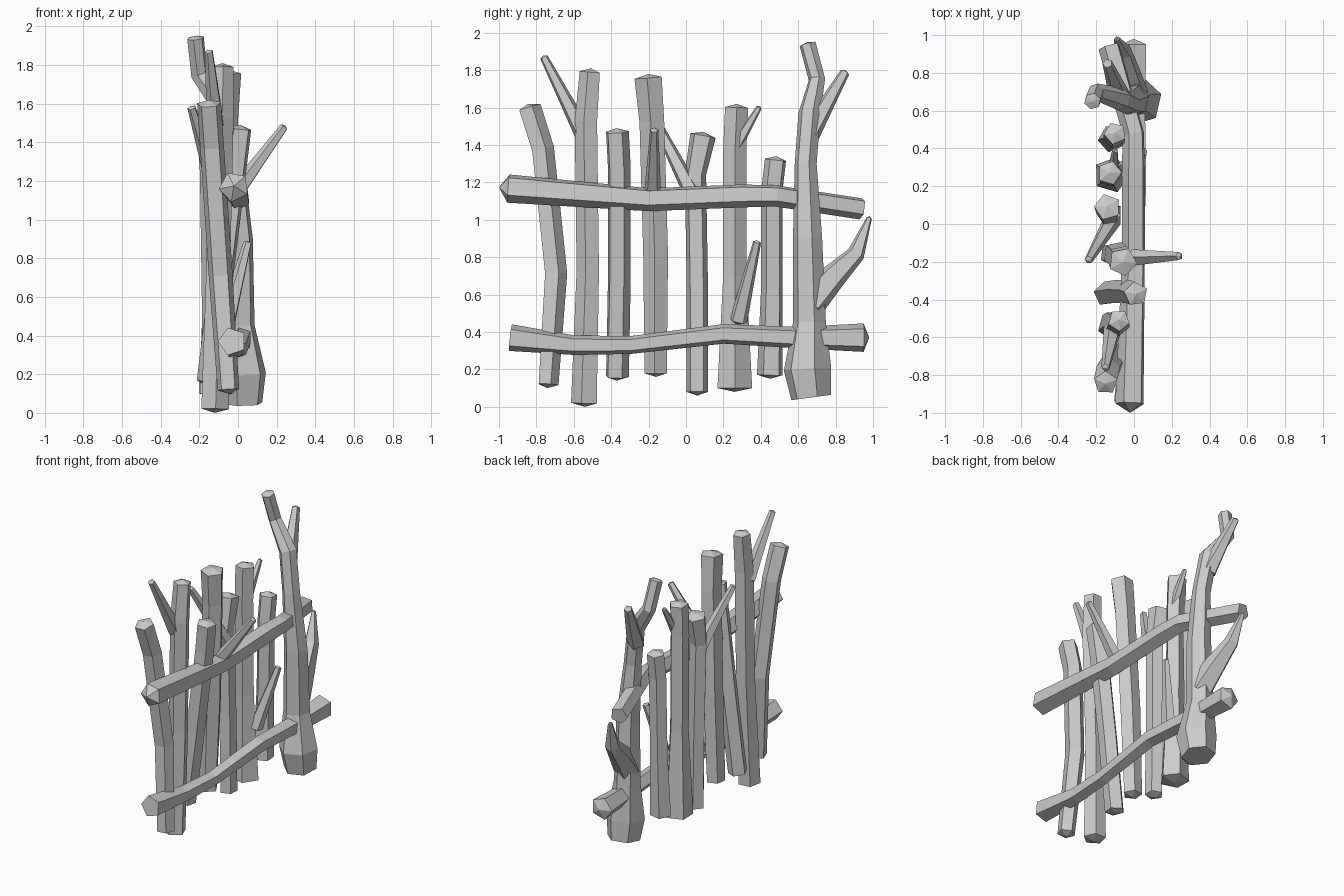
import bpy, bmesh, math
from mathutils import Vector

cube = bpy.data.objects.get("Cube")
if cube:
    bpy.data.objects.remove(cube, do_unlink=True)

# Single weathered wood colour
GREY = (.6, .6, .6, 1)
wood = bpy.data.materials.new("grey_wood")
wood.use_nodes = True
wood.diffuse_color = GREY
wood.node_tree.nodes["Principled BSDF"].inputs["Base Color"].default_value = GREY


def add_end(bm, ring, centre, outward, length):
    """Close a ring of vertices with a blunt point."""
    apex = bm.verts.new(centre + outward.normalized() * length)
    for vert, following in zip(ring, ring[1:] + ring[:1]):
        bm.faces.new((vert, following, apex))


def stick(name, path, radii, sides=5, turn=0, start_cap=.02, end_cap=.02):
    """Build a faceted stick along a path, with one radius for each point."""
    points = [Vector(point) for point in path]
    last = len(points) - 1
    bm = bmesh.new()
    rings = []
    for index, (point, radius) in enumerate(zip(points, radii)):
        before = point - points[max(index - 1, 0)]
        after = points[min(index + 1, last)] - point
        axis = (before.normalized() + after.normalized()).normalized()
        across = Vector((1, 0, 0))
        across = (across - axis * across.dot(axis)).normalized()
        upward = axis.cross(across)
        ring = []
        for side in range(sides):
            angle = turn + math.tau * side / sides
            offset = across * math.cos(angle) + upward * math.sin(angle)
            ring.append(bm.verts.new(point + offset * radius))
        rings.append(ring)
    for lower, upper in zip(rings, rings[1:]):
        for side in range(sides):
            following = (side + 1) % sides
            bm.faces.new((lower[side], lower[following], upper[following], upper[side]))
    add_end(bm, rings[0], points[0], points[0] - points[1], start_cap)
    add_end(bm, rings[-1], points[-1], points[-1] - points[-2], end_cap)
    bmesh.ops.recalc_face_normals(bm, faces=bm.faces)
    mesh = bpy.data.meshes.new(name)
    bm.to_mesh(mesh)
    bm.free()
    mesh.materials.append(wood)
    bpy.context.collection.objects.link(bpy.data.objects.new(name, mesh))


def stake(name, row, foot, top, shift=0, root=-.12, lean=-.1, knee=0, elbow=0, sway=0,
          girth=.065, flare=1, crown=1):
    """Upright stake; knee, elbow and sway move its bends and its top along the fence."""
    start = Vector((root, row * .2 - .74 + shift, foot))
    end = Vector((lean, start.y + sway, top))
    low = start.lerp(end, .4)
    low.y = start.y + knee
    high = start.lerp(end, .85)
    high.y = start.y + elbow
    stick(name, (start, low, high, end), (girth * flare, girth, girth, girth * crown),
          turn=row * .7 + .3)


def branch(name, root, tip, girth=.05):
    """Straight side branch, thinning to a narrow tip."""
    stick(name, (root, tip), (girth, girth * .45), turn=.6, end_cap=.01)


# Evenly spaced stakes, from front to back
stake("first_stake", row=0, foot=.12, top=1.6, root=-.05, lean=-.15,
      knee=.04, elbow=-.03, sway=-.1, flare=.9)
stake("second_stake", row=1, foot=.02, top=1.79, lean=-.08,
      knee=.02, elbow=.01, sway=.03, flare=1.15, crown=.9)
stake("third_stake", row=2, foot=.16, top=1.47, shift=-.03, root=-.15, lean=.01,
      knee=.01, elbow=.01)
stake("fourth_stake", row=3, foot=.18, top=1.76, shift=-.02, lean=-.06,
      elbow=-.02, sway=-.04, girth=.07, flare=.9, crown=1.1)
stake("fifth_stake", row=4, foot=.08, top=1.45, lean=-.14, elbow=-.01, sway=.03,
      girth=.06, crown=1.2)
stake("sixth_stake", row=5, foot=.1, top=1.6, lean=-.13, sway=.01, flare=1.5)
stake("seventh_stake", row=6, foot=.17, top=1.32, shift=-.01,
      knee=.01, elbow=.01, sway=.03, girth=.06, flare=1.2)

# Gnarled end post with a flared foot and a crooked top
stick("end_post",
      path=((.02, .67, .05), (.02, .65, .2), (0, .66, .45), (0, .65, .9), (-.03, .64, 1.3),
            (-.07, .66, 1.57), (-.2, .7, 1.75), (-.22, .65, 1.94)),
      radii=(.11, .13, .09, .08, .06, .06, .045, .045),
      sides=6, turn=.3, start_cap=0, end_cap=.01)

# Horizontal rails
stick("upper_rail",
      path=((-.02, -.95, 1.17), (0, -.2, 1.11), (0, .3, 1.13), (0, .48, 1.13),
            (-.13, .94, 1.06)),
      radii=(.08, .065, .065, .06, .06), turn=.5, start_cap=.05, end_cap=0)
stick("lower_rail",
      path=((-.03, -.94, .37), (-.02, -.6, .33), (0, -.3, .33), (.02, .2, .39),
            (.01, .6, .37), (0, .95, .37)),
      radii=(.075, .055, .05, .055, .06, .08), turn=math.pi, start_cap=0, end_cap=.03)

# Side branches
branch("second_stake_branch", root=(-.11, -.55, 1.46), tip=(-.15, -.76, 1.87))
branch("outward_branch", root=(-.04, -.18, 1.1), tip=(.24, -.17, 1.48))
branch("fifth_stake_branch", root=(-.11, .03, 1.15), tip=(-.24, -.19, 1.58))
branch("sixth_stake_high_branch", root=(-.11, .27, 1.4), tip=(-.1, .39, 1.6), girth=.035)
branch("sixth_stake_low_branch", root=(-.06, .28, .46), tip=(.05, .38, .88))
branch("end_post_high_branch", root=(-.07, .66, 1.46), tip=(-.14, .85, 1.79), girth=.06)

# Crooked limb low on the end post
stick("end_post_low_limb",
      path=((0, .66, .55), (-.03, .78, .69), (-.06, .91, .82), (-.09, .98, 1.01)),
      radii=(.09, .075, .05, .015), turn=.6, end_cap=.01)
